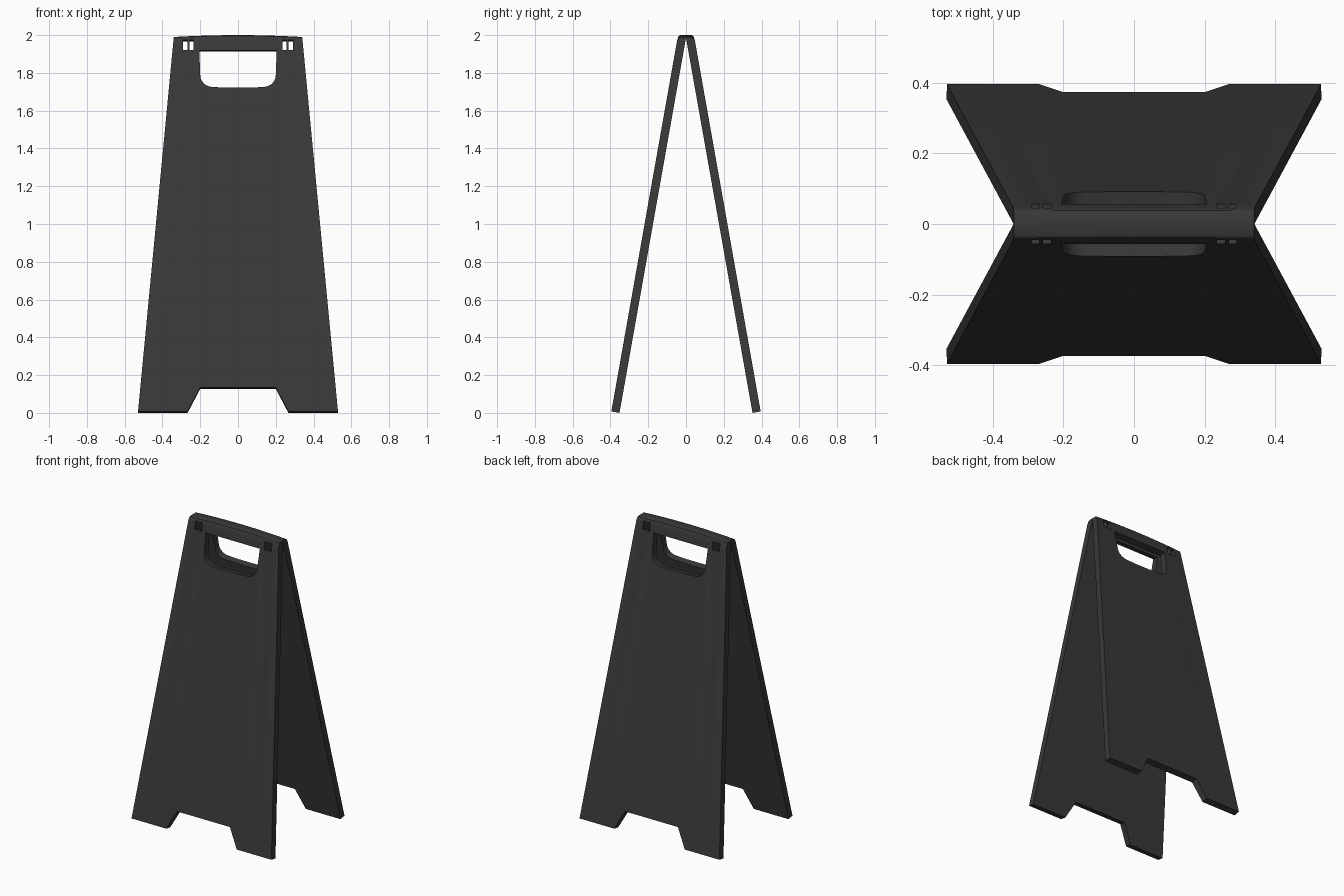
import bpy, bmesh
from math import atan2, sin, cos, pi, radians

if "Cube" in bpy.data.objects:
    bpy.data.objects.remove(bpy.data.objects["Cube"])

APEX, FOOT = 1.985, 0.352          # inner fold height, inner foot y
TILT = atan2(FOOT, APEX)
THICK = 0.044


def half_width(z):
    return 0.53 - 0.19 * z / 1.99


def new_object(name, bm):
    bmesh.ops.recalc_face_normals(bm, faces=bm.faces)
    mesh = bpy.data.meshes.new(name)
    bm.to_mesh(mesh)
    bm.free()
    obj = bpy.data.objects.new(name, mesh)
    bpy.context.collection.objects.link(obj)
    return obj


# Folded board: A-shaped profile lofted across the width, gently crowned on top
outer = FOOT + THICK * cos(TILT)
toe = THICK * sin(TILT)
shoulder = outer - (1.968 - toe) * FOOT / APEX
half = [(FOOT, 0), (outer, toe), (shoulder, 1.968), (shoulder - 0.005, 1.987),
        (shoulder - 0.010, 1.996), (0.030, 2.0)]
profile = [(0, APEX)] + half + [(-y, z) for y, z in reversed(half)]

bm = bmesh.new()
rings, steps = [], 12
for i in range(steps + 1):
    t = 2 * i / steps - 1
    ring = []
    for y, z in profile:
        if z > APEX:
            z -= 0.010 * t * t
        ring.append(bm.verts.new((t * half_width(z), y, z)))
    rings.append(ring)
n = len(profile)
for a, b in zip(rings, rings[1:]):
    for k in range(n):
        bm.faces.new((a[k], a[(k + 1) % n], b[(k + 1) % n], b[k]))
bm.faces.new(rings[0])
bm.faces.new(rings[-1])
board = new_object("folding_sign_board", bm)


# Openings: prisms perpendicular to each leg panel
def prism(bm, outline, side):
    loops = []
    for d in (-0.003, 0.09):
        loops.append([bm.verts.new((x, side * ((APEX - z) * FOOT / APEX + d * cos(TILT)),
                                    z + d * sin(TILT))) for x, z in outline])
    a, b = loops
    m = len(outline)
    bm.faces.new(a)
    bm.faces.new(b)
    for k in range(m):
        bm.faces.new((a[k], a[(k + 1) % m], b[(k + 1) % m], b[k]))


def box(x0, x1, z0, z1):
    return [(x0, z0), (x1, z0), (x1, z1), (x0, z1)]


# Handle: square top corners, rounded and slightly bowed bottom
corner = [(0.135 + 0.065 * sin(a), 1.781 - 0.063 * cos(a))
          for a in [k * pi / 12 for k in range(7)]]
right = [(0.07, 1.714)] + corner + [(0.205, 1.912)]
handle = right + [(-x, z) for x, z in reversed(right)]
foot_notch = [(-0.2775, -0.02), (0.2775, -0.02), (0.20, 0.127), (-0.20, 0.127)]
slots = [box(s * c - 0.011, s * c + 0.011, 1.913, 1.967)
         for s in (-1, 1) for c in (0.246, 0.279)]

bm = bmesh.new()
for side in (-1, 1):
    for outline in [handle, foot_notch] + slots:
        prism(bm, outline, side)
cutter = new_object("opening_cutter", bm)
cutter.hide_render = True

mod = board.modifiers.new("openings", 'BOOLEAN')
mod.operation = 'DIFFERENCE'
mod.solver = 'EXACT'
mod.object = cutter
bpy.context.view_layer.objects.active = board
board.select_set(True)
bpy.ops.object.modifier_apply(modifier=mod.name)
bpy.data.objects.remove(cutter)
bpy.ops.object.shade_smooth_by_angle(angle=radians(30))

# Dark plastic
plastic = bpy.data.materials.new("dark_plastic")
plastic.diffuse_color = (0.04, 0.04, 0.04, 1)
plastic.use_nodes = True
plastic.node_tree.nodes["Principled BSDF"].inputs["Base Color"].default_value = plastic.diffuse_color
board.data.materials.clear()
board.data.materials.append(plastic)
